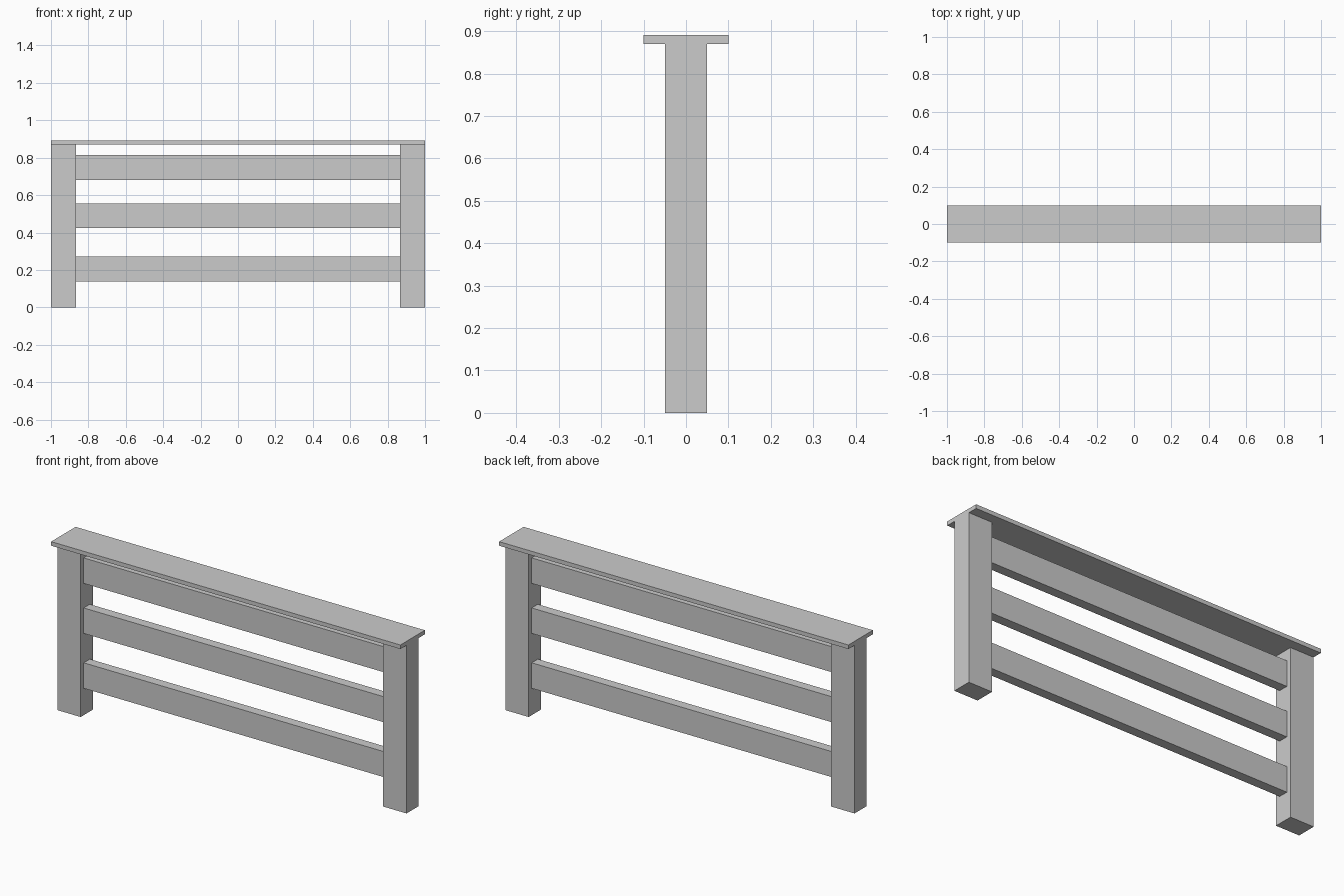
import bpy

if "Cube" in bpy.data.objects:
    bpy.data.objects.remove(bpy.data.objects["Cube"])


def box(name, x, y, z):
    """Box spanning the (min, max) ranges given for each axis."""
    bpy.ops.mesh.primitive_cube_add(
        size=1, location=[(a + b) / 2 for a, b in (x, y, z)])
    ob = bpy.context.object
    ob.name = name
    ob.scale = [b - a for a, b in (x, y, z)]
    bpy.ops.object.transform_apply(location=False, rotation=False, scale=True)
    return ob


INNER = 0.866      # inner face of the posts
CAP_Z = 0.87       # underside of the cap board

# Square end posts
box("left_post", (-1, -INNER), (-0.05, 0.05), (0, CAP_Z))
box("right_post", (INNER, 1), (-0.05, 0.05), (0, CAP_Z))

# Horizontal rails between the posts
for name, z in (("lower", 0.139), ("middle", 0.423), ("upper", 0.682)):
    box(name + "_rail", (-INNER, INNER), (-0.025, 0.025), (z, z + 0.132))

# Wide flat cap board
box("cap_board", (-1, 1), (-0.1, 0.1), (CAP_Z, 0.891))
